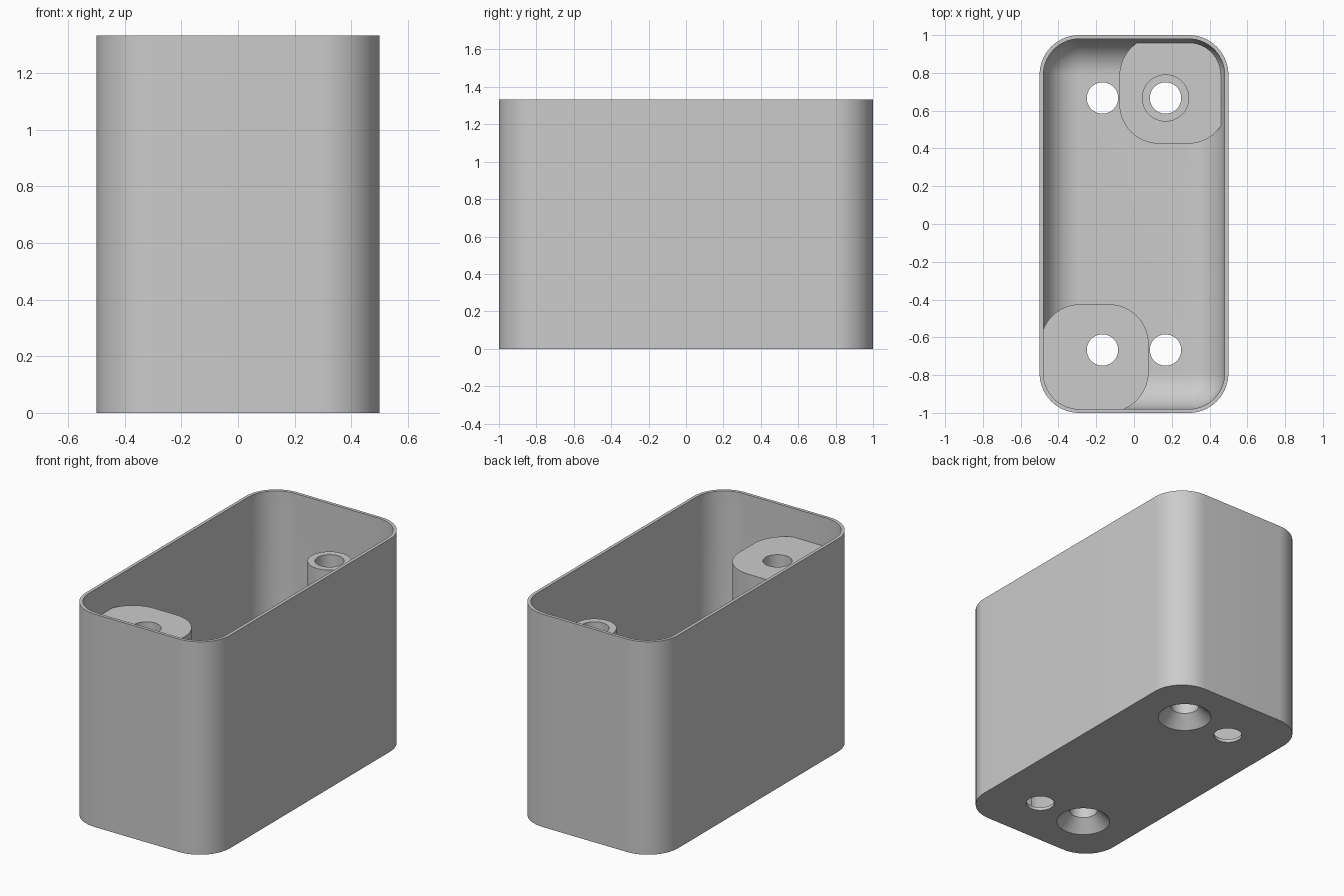
import bpy
import bmesh
import math

HEIGHT = 1.333
WALL = 0.02
CORNER = 0.21
FILLET = 0.19
BOSS_TOP = 1.153
HOLE = 0.083
HOLE_X, HOLE_Y = 0.167, 0.667

if "Cube" in bpy.data.objects:
    bpy.data.objects.remove(bpy.data.objects["Cube"], do_unlink=True)

grey = bpy.data.materials.new("light grey plastic")
grey.use_nodes = True
grey.diffuse_color = (0.6, 0.6, 0.6, 1)
grey.node_tree.nodes["Principled BSDF"].inputs["Base Color"].default_value = (0.6, 0.6, 0.6, 1)


def rounded_ring(cx, cy, half_x, half_y, radius, z, steps=14):
    """Points of a rounded rectangle, counter-clockwise."""
    points = []
    for quarter, (sx, sy) in enumerate([(1, 1), (-1, 1), (-1, -1), (1, -1)]):
        for i in range(steps + 1):
            a = (quarter + i / steps) * math.pi / 2
            points.append((cx + sx * (half_x - radius) + radius * math.cos(a),
                           cy + sy * (half_y - radius) + radius * math.sin(a), z))
    return points


def circle_ring(cx, cy, radius, z, sides=48):
    return [(cx + radius * math.cos(2 * math.pi * i / sides),
             cy + radius * math.sin(2 * math.pi * i / sides), z) for i in range(sides)]


def loft(name, rings):
    """Closed solid skinned through rings listed from bottom to top."""
    bm = bmesh.new()
    loops = [[bm.verts.new(p) for p in ring] for ring in rings]
    for low, high in zip(loops, loops[1:]):
        for i in range(len(low)):
            j = (i + 1) % len(low)
            bm.faces.new((low[i], low[j], high[j], high[i]))
    bm.faces.new(loops[0][::-1])
    bm.faces.new(loops[-1])
    mesh = bpy.data.meshes.new(name)
    bm.to_mesh(mesh)
    bm.free()
    mesh.materials.append(grey)
    obj = bpy.data.objects.new(name, mesh)
    bpy.context.collection.objects.link(obj)
    return obj


def combine(target, tool, operation):
    """Apply a boolean and remove the tool solid."""
    mod = target.modifiers.new(operation.lower(), "BOOLEAN")
    mod.operation = operation
    mod.solver = "EXACT"
    mod.object = tool
    bpy.context.view_layer.objects.active = target
    bpy.ops.object.modifier_apply(modifier=mod.name)
    bpy.data.objects.remove(tool, do_unlink=True)


# Outer box
box = loft("enclosure", [rounded_ring(0, 0, 0.5, 1, CORNER, z) for z in (0, HEIGHT)])

# Cavity with a rounded transition from walls to floor
cavity_rings = []
for i in range(13):
    a = math.radians(2 + 88 * i / 12)
    inset = WALL + FILLET * (1 - math.sin(a))
    cavity_rings.append(rounded_ring(0, 0, 0.5 - inset, 1 - inset, CORNER - inset + 0.001,
                                     WALL + FILLET * (1 - math.cos(a))))
cavity_rings.append(rounded_ring(0, 0, 0.5 - WALL, 1 - WALL, CORNER - WALL + 0.001, HEIGHT + 0.1))
combine(box, loft("cavity", cavity_rings), "DIFFERENCE")

# Corner pads: tall at the front, low at the back with a tube on it
for side, top in ((-1, BOSS_TOP), (1, 0.125)):
    pad = loft("corner_pad", [rounded_ring(side * 0.209, side * 0.71, 0.286, 0.285, CORNER, z)
                              for z in (0.008, top)])
    combine(box, pad, "UNION")
tube = loft("screw_tube", [circle_ring(HOLE_X, HOLE_Y, 0.125, z) for z in (0.06, BOSS_TOP)])
combine(box, tube, "UNION")

# Through holes; those under the pads are countersunk from below
for side in (-1, 1):
    x, y = side * HOLE_X, side * HOLE_Y
    screw = loft("screw_hole", [circle_ring(x, y, 0.167, -0.01), circle_ring(x, y, HOLE, 0.074),
                                circle_ring(x, y, HOLE, HEIGHT)])
    combine(box, screw, "DIFFERENCE")
    plain = loft("plain_hole", [circle_ring(-x, y, HOLE, z) for z in (-0.01, 0.1)])
    combine(box, plain, "DIFFERENCE")

# Smooth curved walls, crisp edges
bpy.ops.object.select_all(action="DESELECT")
box.select_set(True)
bpy.context.view_layer.objects.active = box
bpy.ops.object.shade_smooth_by_angle(angle=math.radians(30))
